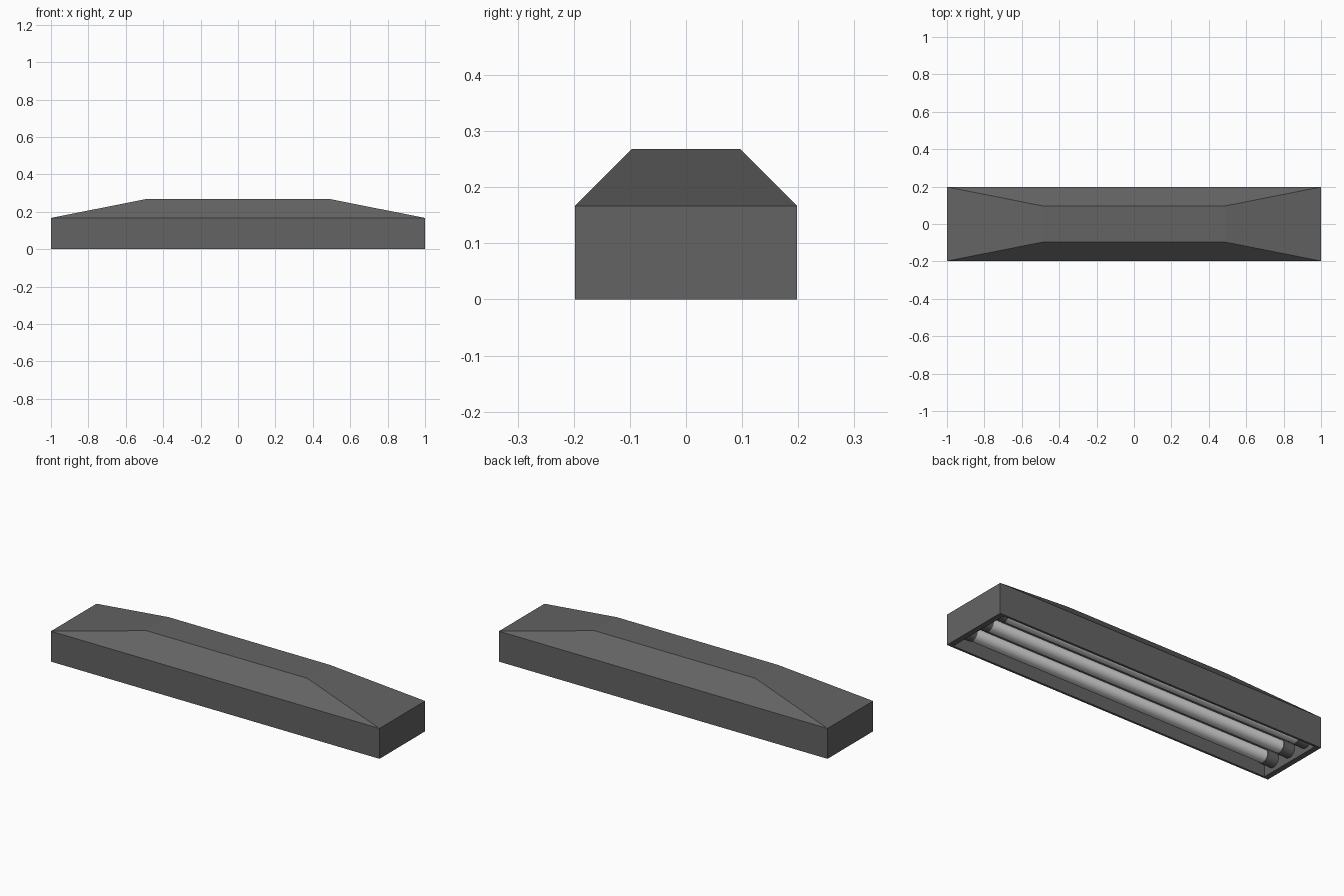
import bpy, bmesh
from math import pi

cube = bpy.data.objects.get("Cube")
if cube:
    bpy.data.objects.remove(cube)

HX, HY, WALL_Z, TOP_Z = 1.0, 0.198, 0.167, 0.268
RIM_X, RIM_Y, RECESS_Z = 0.03, 0.012, 0.11
TUBE_Z, TUBE_R, SPACING = 0.06, 0.034, 0.12


def material(name, grey):
    m = bpy.data.materials.new(name)
    m.use_nodes = True
    m.diffuse_color = (grey, grey, grey, 1)
    m.node_tree.nodes["Principled BSDF"].inputs["Base Color"].default_value = (grey, grey, grey, 1)
    return m


dark = material("dark grey metal", 0.127)
white = material("white glass", 0.76)


def finish(name, bm, mat):
    bmesh.ops.recalc_face_normals(bm, faces=bm.faces)
    mesh = bpy.data.meshes.new(name)
    bm.to_mesh(mesh)
    bm.free()
    mesh.materials.append(mat)
    obj = bpy.data.objects.new(name, mesh)
    bpy.context.collection.objects.link(obj)
    return obj


def ring(bm, x, y, z):
    return [bm.verts.new((sx * x, sy * y, z)) for sx, sy in ((-1, -1), (1, -1), (1, 1), (-1, 1))]


# Housing: rings from the recess ceiling, round the rim, up to the bevelled top
bm = bmesh.new()
rings = [ring(bm, *r) for r in (
    (HX - RIM_X, HY - RIM_Y, RECESS_Z),
    (HX - RIM_X, HY - RIM_Y, 0),
    (HX, HY, 0),
    (HX, HY, WALL_Z),
    (0.49, 0.097, TOP_Z))]
for a, b in zip(rings, rings[1:]):
    for i in range(4):
        j = (i + 1) % 4
        bm.faces.new((a[i], a[j], b[j], b[i]))
bm.faces.new(rings[0])
bm.faces.new(rings[-1])
finish("housing", bm, dark)


def rod(name, x0, x1, y, radius, mat):
    bm = bmesh.new()
    bmesh.ops.create_cone(bm, cap_ends=True, segments=32, radius1=radius,
                          radius2=radius, depth=x1 - x0)
    obj = finish(name, bm, mat)
    obj.rotation_euler = (0, pi / 2, 0)
    obj.location = ((x0 + x1) / 2, y, TUBE_Z)
    bpy.ops.object.select_all(action="DESELECT")
    obj.select_set(True)
    bpy.context.view_layer.objects.active = obj
    bpy.ops.object.shade_smooth_by_angle()


# Three lamp tubes, each held by a socket at both ends
inner = HX - RIM_X
for label, k in (("front", -1), ("middle", 0), ("back", 1)):
    y = k * SPACING
    rod(label + "_tube", -0.91, 0.91, y, TUBE_R, white)
    rod(label + "_left_socket", 0.905, inner, y, TUBE_R + 0.004, dark)
    rod(label + "_right_socket", -inner, -0.905, y, TUBE_R + 0.004, dark)
